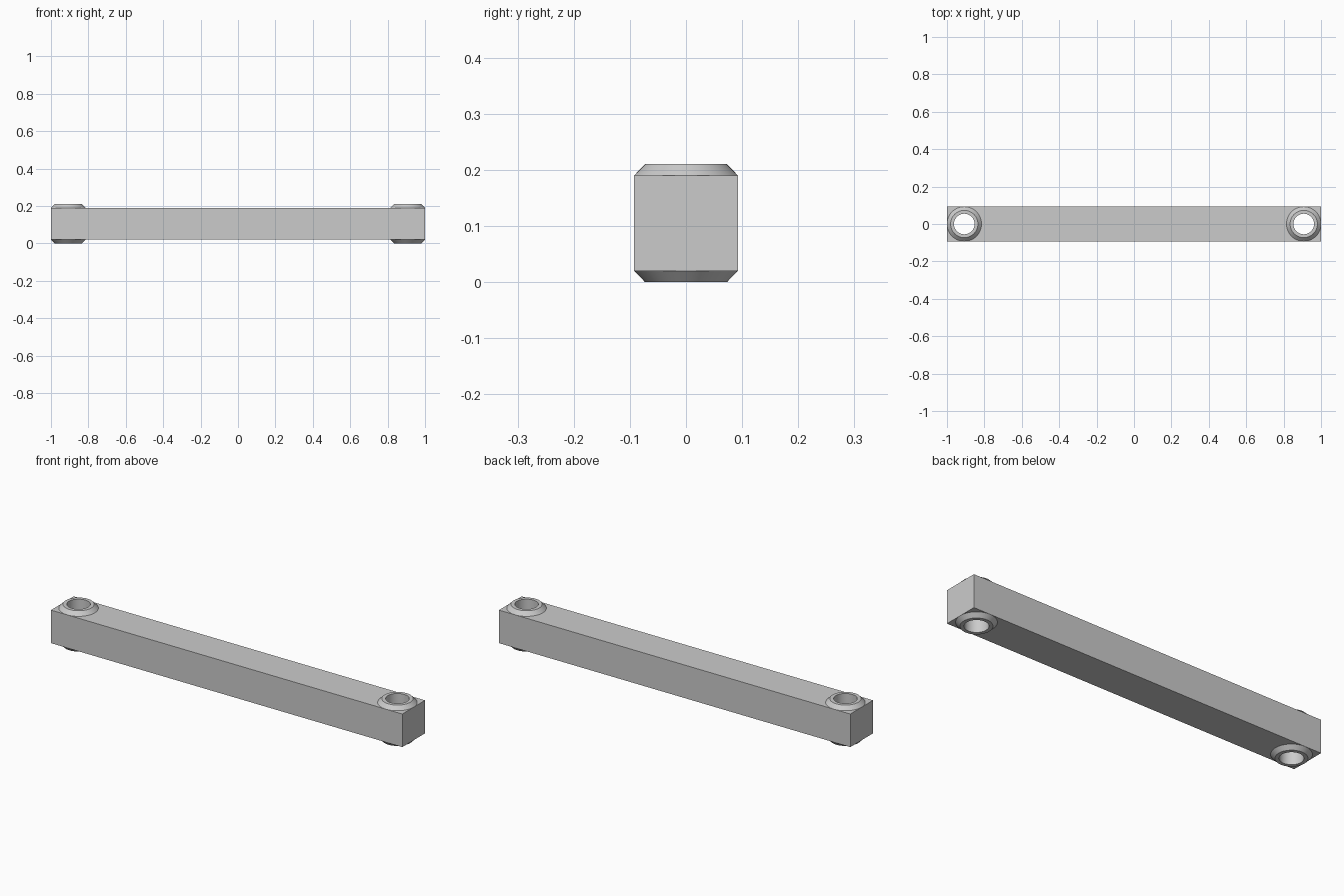
import bpy
import bmesh
import math
from mathutils import Vector

cube = bpy.data.objects.get("Cube")
if cube:
    bpy.data.objects.remove(cube, do_unlink=True)

HALF_LENGTH, HALF_WIDTH = 1.0, 0.0925
HEIGHT, LIP = 0.21, 0.02
BORE, RIM = 0.055, 0.073
HOLE_X = HALF_LENGTH - HALF_WIDTH
SEGMENTS = 48

grey = bpy.data.materials.new("light grey")
grey.use_nodes = True
colour = (0.6, 0.6, 0.6, 1)
grey.diffuse_color = colour
grey.node_tree.nodes["Principled BSDF"].inputs["Base Color"].default_value = colour


def select_only(obj):
    bpy.ops.object.select_all(action="DESELECT")
    obj.select_set(True)
    bpy.context.view_layer.objects.active = obj


def bushing(name, x):
    """Lathed sleeve with a bevelled collar above and below the beam."""
    profile = [(HALF_WIDTH, HEIGHT - LIP), (RIM, HEIGHT), (BORE, HEIGHT),
               (BORE, 0), (RIM, 0), (HALF_WIDTH, LIP)]
    bm = bmesh.new()
    verts = [bm.verts.new((r, 0, z)) for r, z in profile]
    edges = [bm.edges.new(pair) for pair in zip(verts, verts[1:])]
    bmesh.ops.spin(bm, geom=verts + edges, cent=(0, 0, 0), axis=(0, 0, 1),
                   angle=math.tau, steps=SEGMENTS, use_duplicate=False)
    bmesh.ops.remove_doubles(bm, verts=bm.verts, dist=1e-5)
    # Point the faces away from the middle of the sleeve wall
    for face in bm.faces:
        face.normal_update()
        centre = face.calc_center_median()
        wall = Vector((centre.x, centre.y, 0)).normalized() * (BORE + RIM) / 2
        wall.z = HEIGHT / 2
        if face.normal.dot(centre - wall) < 0:
            face.normal_flip()
    mesh = bpy.data.meshes.new(name)
    bm.to_mesh(mesh)
    bm.free()
    mesh.materials.append(grey)
    obj = bpy.data.objects.new(name, mesh)
    obj.location.x = x
    bpy.context.collection.objects.link(obj)
    select_only(obj)
    bpy.ops.object.shade_smooth_by_angle(angle=math.radians(30))


# Square beam
bpy.ops.mesh.primitive_cube_add(size=1, location=(0, 0, HEIGHT / 2))
beam = bpy.context.object
beam.name = "beam"
beam.scale = (2 * HALF_LENGTH, 2 * HALF_WIDTH, HEIGHT - 2 * LIP)
bpy.ops.object.transform_apply(location=False, rotation=False, scale=True)
beam.data.materials.append(grey)

# Through holes at both ends, each lined with a bushing
for side, sign in (("left", 1), ("right", -1)):
    bpy.ops.mesh.primitive_cylinder_add(
        vertices=SEGMENTS, radius=(BORE + RIM) / 2, depth=2 * HEIGHT,
        location=(sign * HOLE_X, 0, HEIGHT / 2))
    cutter = bpy.context.object
    cutter.hide_render = True
    cutter.data.materials.append(grey)
    cut = beam.modifiers.new("hole", "BOOLEAN")
    cut.operation = "DIFFERENCE"
    cut.solver = "EXACT"
    cut.object = cutter
    select_only(beam)
    bpy.ops.object.modifier_apply(modifier=cut.name)
    bpy.data.objects.remove(cutter, do_unlink=True)
    bushing(side + "_bushing", sign * HOLE_X)
